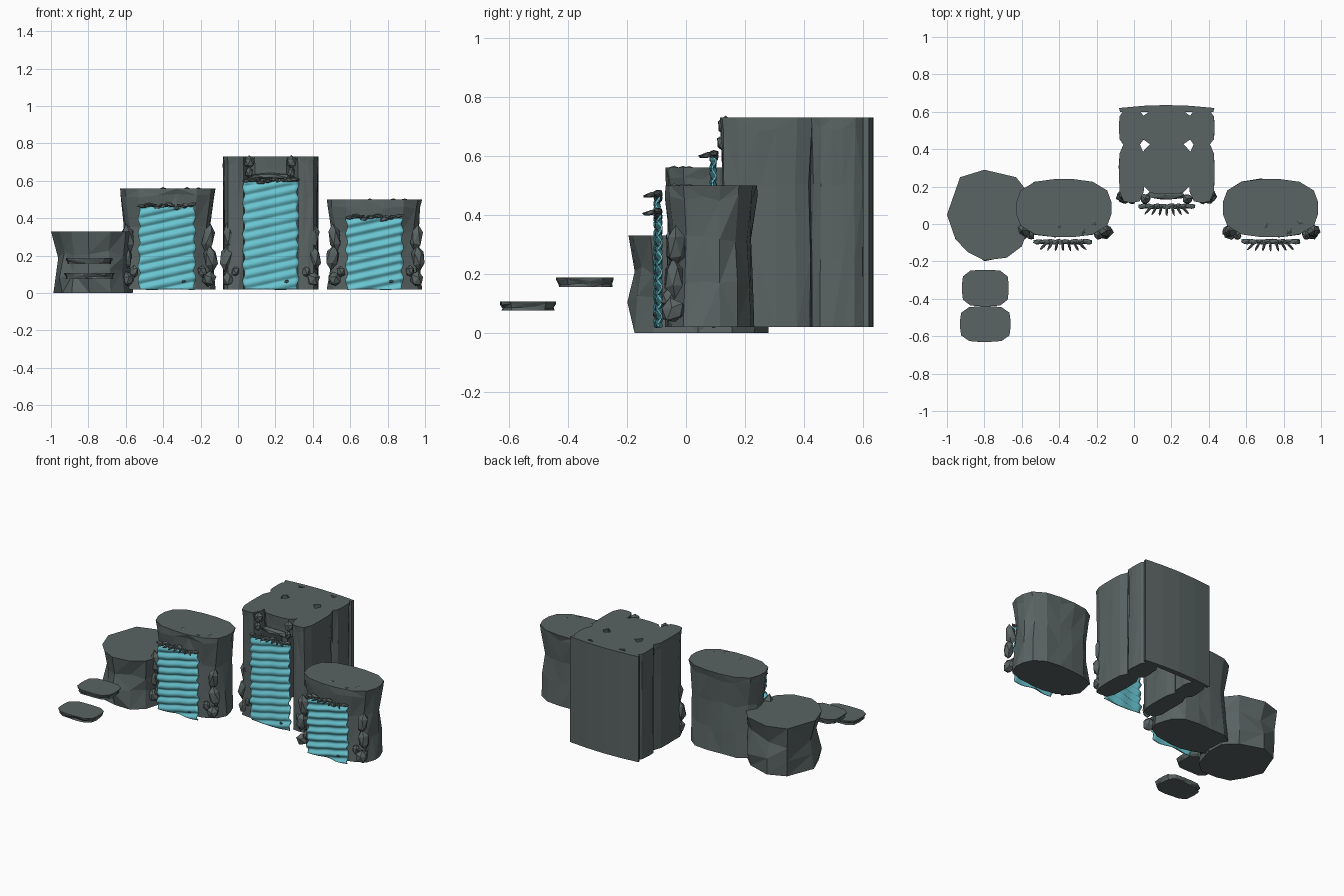
import bpy, bmesh, math, random
from mathutils import Vector, Euler

if "Cube" in bpy.data.objects:
    bpy.data.objects.remove(bpy.data.objects["Cube"])

random.seed(7)


def make_material(name, rgb):
    m = bpy.data.materials.new(name)
    m.diffuse_color = (*rgb, 1)
    m.use_nodes = True
    m.node_tree.nodes["Principled BSDF"].inputs["Base Color"].default_value = m.diffuse_color
    return m


ROCK = make_material("slate grey rock", (0.102, 0.127, 0.126))
WATER = make_material("turquoise water", (0.14, 0.55, 0.63))


def finish(name, bm, mat, smooth=False):
    bmesh.ops.recalc_face_normals(bm, faces=bm.faces)
    for f in bm.faces:
        f.smooth = smooth
    me = bpy.data.meshes.new(name)
    bm.to_mesh(me)
    bm.free()
    me.materials.append(mat)
    ob = bpy.data.objects.new(name, me)
    bpy.context.collection.objects.link(ob)
    return ob


def rounded_outline(x0, x1, y0, y1, n=16, p=3.0):
    """Rounded rectangle outline between the given limits."""
    cx, cy, hx, hy = (x0 + x1) / 2, (y0 + y1) / 2, (x1 - x0) / 2, (y1 - y0) / 2
    pts = []
    for i in range(n):
        a = 2 * math.pi * (i + 0.5) / n
        c, s = math.cos(a), math.sin(a)
        r = (abs(c) ** p + abs(s) ** p) ** (-1 / p)
        pts.append((cx + hx * r * c, cy + hy * r * s))
    # stretch so the outline touches its limits
    kx = hx / max(abs(x - cx) for x, y in pts)
    ky = hy / max(abs(y - cy) for x, y in pts)
    return [(cx + (x - cx) * kx, cy + (y - cy) * ky) for x, y in pts]


def rock_loft(name, outline, levels, jitter=0.0):
    """Stack scaled copies of an outline; faceted sides, flat top and base."""
    bm = bmesh.new()
    n = len(outline)
    cx = (min(p[0] for p in outline) + max(p[0] for p in outline)) / 2
    cy = (min(p[1] for p in outline) + max(p[1] for p in outline)) / 2
    rings = []
    for k, (z, s) in enumerate(levels):
        inner = 0 < k < len(levels) - 1
        ring = []
        for x, y in outline:
            j = random.uniform(-jitter, jitter) if k < len(levels) - 1 else 0
            d = Vector((x - cx, y - cy))
            d = d * s + d.normalized() * j
            dz = random.uniform(-1.5, 1.5) * jitter if inner else 0
            ring.append(bm.verts.new((cx + d.x, cy + d.y, z + dz)))
        rings.append(ring)
    for a, b in zip(rings, rings[1:]):
        for i in range(n):
            q = (a[i], a[(i + 1) % n], b[(i + 1) % n], b[i])
            if jitter == 0:
                bm.faces.new(q)
            elif random.random() < 0.6:
                bm.faces.new((q[0], q[1], q[2]))
                bm.faces.new((q[0], q[2], q[3]))
            else:
                bm.faces.new((q[0], q[1], q[3]))
                bm.faces.new((q[1], q[2], q[3]))
    bm.faces.new(rings[0][::-1])
    bm.faces.new(rings[-1])
    return finish(name, bm, ROCK)


def boulder(bm, loc, size, rot=(0, 0, 0), detail=1):
    """Add one faceted, slightly irregular stone to a mesh."""
    verts = bmesh.ops.create_icosphere(bm, subdivisions=detail, radius=1)["verts"]
    e = Euler(rot)
    for v in verts:
        c = v.co * random.uniform(0.85, 1.08)
        c = Vector((c.x * size[0], c.y * size[1], c.z * size[2]))
        c.rotate(e)
        v.co = c + Vector(loc)


# Low cliff on the left
cliff = [(-1.0, 0.05), (-0.955, -0.08), (-0.89, -0.15), (-0.80, -0.195), (-0.68, -0.18),
         (-0.60, -0.12), (-0.54, 0.04), (-0.56, 0.16), (-0.63, 0.25), (-0.80, 0.29),
         (-0.93, 0.25)]
rock_loft("low_cliff", cliff, [(0, 0.97), (0.10, 0.95), (0.21, 0.90), (0.33, 1)], 0.018)

# Stepping stones
for name, box, z0, z1 in (("upper_step", (-0.92, -0.67, -0.44, -0.245), 0.155, 0.187),
                          ("lower_step", (-0.93, -0.66, -0.63, -0.44), 0.075, 0.106)):
    rock_loft(name, rounded_outline(*box, n=16, p=4),
              [(z0, 0.93), (z0 + 0.01, 0.92), (z1 - 0.008, 0.98), (z1, 1)], 0.003)


# Side pillars
def pillar(name, x0, x1, top):
    h = top - 0.02
    rock_loft(name, rounded_outline(x0, x1, -0.07, 0.24, 16, 2.8),
              [(0.02, 0.97), (0.02 + h * 0.3, 0.92), (0.02 + h * 0.62, 0.90),
               (top - 0.04, 0.975), (top, 1)], 0.009)
    bm = bmesh.new()  # little stones set in the top
    for fx, y in ((0.45, -0.01), (0.82, 0.01), (0.7, -0.04)):
        boulder(bm, (x0 + (x1 - x0) * fx, y, top - 0.004), (0.022, 0.015, 0.01),
                (0, 0, random.uniform(0, 3)))
    finish(name + "_top_stones", bm, ROCK)


pillar("left_pillar", -0.63, -0.12, 0.56)
pillar("right_pillar", 0.475, 0.985, 0.50)

# Tall grotto: side columns, raised roof blocks, back slab
TALL = [(0.02, 0.97), (0.25, 0.95), (0.5, 0.94), (0.69, 0.98), (0.73, 1)]
for side, xa, xb in (("left", -0.08, 0.055), ("right", 0.295, 0.43)):
    rock_loft(side + "_front_column", rounded_outline(xa, xb, 0.115, 0.435, 16, 4), TALL, 0.004)
    rock_loft(side + "_back_column", rounded_outline(xa, xb, 0.42, 0.61, 16, 4), TALL, 0.004)
ROOF = [(0.61, 0.96), (0.66, 0.97), (0.73, 1)]
rock_loft("front_roof_block", rounded_outline(0.04, 0.31, 0.16, 0.435, 16, 4), ROOF, 0.004)
rock_loft("back_roof_block", rounded_outline(0.04, 0.31, 0.42, 0.61, 16, 4), ROOF, 0.004)
slab = [(-0.075, 0.60), (0.425, 0.60), (0.43, 0.62), (0.3, 0.632), (0.17, 0.636),
        (0.05, 0.632), (-0.08, 0.62)]
rock_loft("back_slab", slab, [(0.02, 1), (0.73, 1)])
bm = bmesh.new()
for x in (0.06, 0.285):  # knobs beside the grotto opening
    boulder(bm, (x, 0.135, 0.70), (0.03, 0.03, 0.036))
    boulder(bm, (x, 0.125, 0.645), (0.022, 0.022, 0.03))
boulder(bm, (0.17, 0.155, 0.625), (0.12, 0.03, 0.02))
finish("grotto_knobs", bm, ROCK)


# Waterfall: rippled sheet, crest stones, and stones down both sides
def waterfall(name, x0, x1, y, top, bank_l, bank_r):
    bm = bmesh.new()
    nx, nz = 16, 56
    grid = []
    for k in range(nz + 1):
        z = 0.02 + (top - 0.02) * k / nz
        row = []
        for i in range(nx + 1):
            x = x0 + (x1 - x0) * i / nx
            w = 2 * math.pi * (z - 0.22 * x) / 0.05
            edge = 0.006 * math.sin(z * 75 + (2 if i else 0)) if i in (0, nx) else 0
            row.append(bm.verts.new((x + edge, y + 0.007 * math.sin(w)
                                     + 0.003 * math.sin(x * 45), z)))
        grid.append(row)
    for a, b in zip(grid, grid[1:]):
        for i in range(nx):
            bm.faces.new((a[i], a[i + 1], b[i + 1], b[i]))
    ob = finish(name, bm, WATER, True)
    sol = ob.modifiers.new("thickness", "SOLIDIFY")
    sol.thickness = 0.006

    bm = bmesh.new()  # crest: a row of flat stones and splinters pointing outward
    for i in range(8):
        t = (i + 0.5) / 8
        boulder(bm, (x0 + (x1 - x0) * t, y, top + 0.004 + 0.01 * math.sin(i * 2.1)),
                (0.032, 0.016, 0.012), (0, random.uniform(-0.3, 0.3), random.uniform(-0.3, 0.3)))
    for i in range(7):
        t = (i + 0.5) / 7
        boulder(bm, (x0 + 0.03 + (x1 - x0 - 0.06) * t, y - 0.022, top + 0.008),
                (0.008, 0.036, 0.009), (0.2, 0, (t - 0.5) * 1.8))
    boulder(bm, (x1 - 0.06, y - 0.01, 0.062), (0.012, 0.008, 0.009))
    finish(name + "_crest_stones", bm, ROCK)

    bm = bmesh.new()
    for bx, s in ((bank_l, -1), (bank_r, 1)):
        boulder(bm, (bx - s * 0.012, y + 0.06, 0.295), (0.036, 0.036, 0.08), (0, s * 0.15, 0))
        boulder(bm, (bx, y + 0.055, 0.185), (0.038, 0.036, 0.07), (0, -s * 0.15, 0.4))
        boulder(bm, (bx - s * 0.01, y + 0.05, 0.075), (0.04, 0.045, 0.045), (0.2, s * 0.2, 0))
        boulder(bm, (bx - s * 0.045, y + 0.035, 0.115), (0.025, 0.03, 0.035), (0, 0, 0.5))
    finish(name + "_bank_stones", bm, ROCK)


waterfall("left_waterfall", -0.53, -0.23, -0.095, 0.46, -0.60, -0.145)
waterfall("centre_waterfall", 0.03, 0.32, 0.095, 0.595, -0.06, 0.41)
waterfall("right_waterfall", 0.58, 0.88, -0.095, 0.40, 0.505, 0.965)
